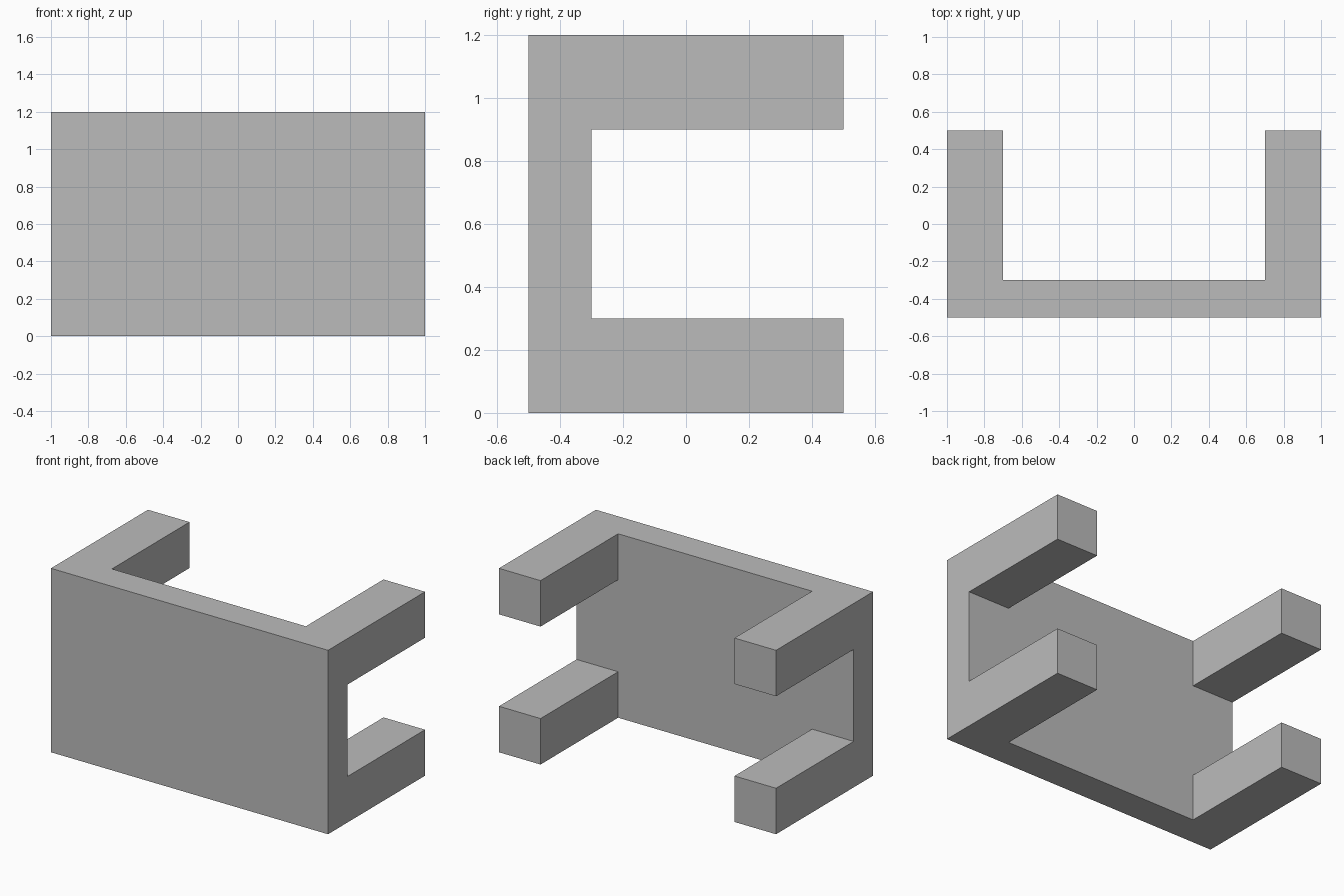
import bpy
import bmesh
from mathutils import Vector

WIDTH, HEIGHT, THICK = 2.0, 1.2, 0.2
FRONT, BACK = -0.5, 0.5
LEG = 0.3

cube = bpy.data.objects.get("Cube")
if cube:
    bpy.data.objects.remove(cube, do_unlink=True)

# Plain grey material
grey = bpy.data.materials.new("plain_grey")
grey.use_nodes = True
colour = (0.5, 0.5, 0.5, 1.0)
grey.diffuse_color = colour
grey.node_tree.nodes["Principled BSDF"].inputs["Base Color"].default_value = colour

# Flat panel standing upright at the front
bm = bmesh.new()
bmesh.ops.create_cube(bm, size=1)
bmesh.ops.scale(bm, vec=(WIDTH, THICK, HEIGHT), verts=bm.verts)
bmesh.ops.translate(bm, vec=(0, FRONT + THICK / 2, HEIGHT / 2), verts=bm.verts)

# Cut lines that mark out the square leg footprints
leg_x = WIDTH / 2 - LEG
cuts = [((x, 0, 0), (1, 0, 0)) for x in (-leg_x, leg_x)]
cuts += [((0, 0, z), (0, 0, 1)) for z in (LEG, HEIGHT - LEG)]
for point, normal in cuts:
    bmesh.ops.bisect_plane(bm, geom=bm.verts[:] + bm.edges[:] + bm.faces[:],
                           plane_co=point, plane_no=normal)

# Four legs drawn out from the back corners
for face in list(bm.faces):
    centre = face.calc_center_median()
    is_corner = abs(centre.x) > leg_x and abs(centre.z - HEIGHT / 2) > HEIGHT / 2 - LEG
    if face.normal.y > 0.9 and is_corner:
        leg_end = bmesh.ops.extrude_discrete_faces(bm, faces=[face])["faces"][0]
        bmesh.ops.translate(bm, vec=Vector((0, BACK - FRONT - THICK, 0)),
                            verts=leg_end.verts)

# Merge coplanar faces left by the cuts
bmesh.ops.dissolve_limit(bm, angle_limit=0.01, verts=bm.verts, edges=bm.edges)
bmesh.ops.recalc_face_normals(bm, faces=bm.faces)

mesh = bpy.data.meshes.new("panel_with_four_legs")
bm.to_mesh(mesh)
bm.free()
mesh.materials.append(grey)
table = bpy.data.objects.new("panel_with_four_legs", mesh)
bpy.context.collection.objects.link(table)
